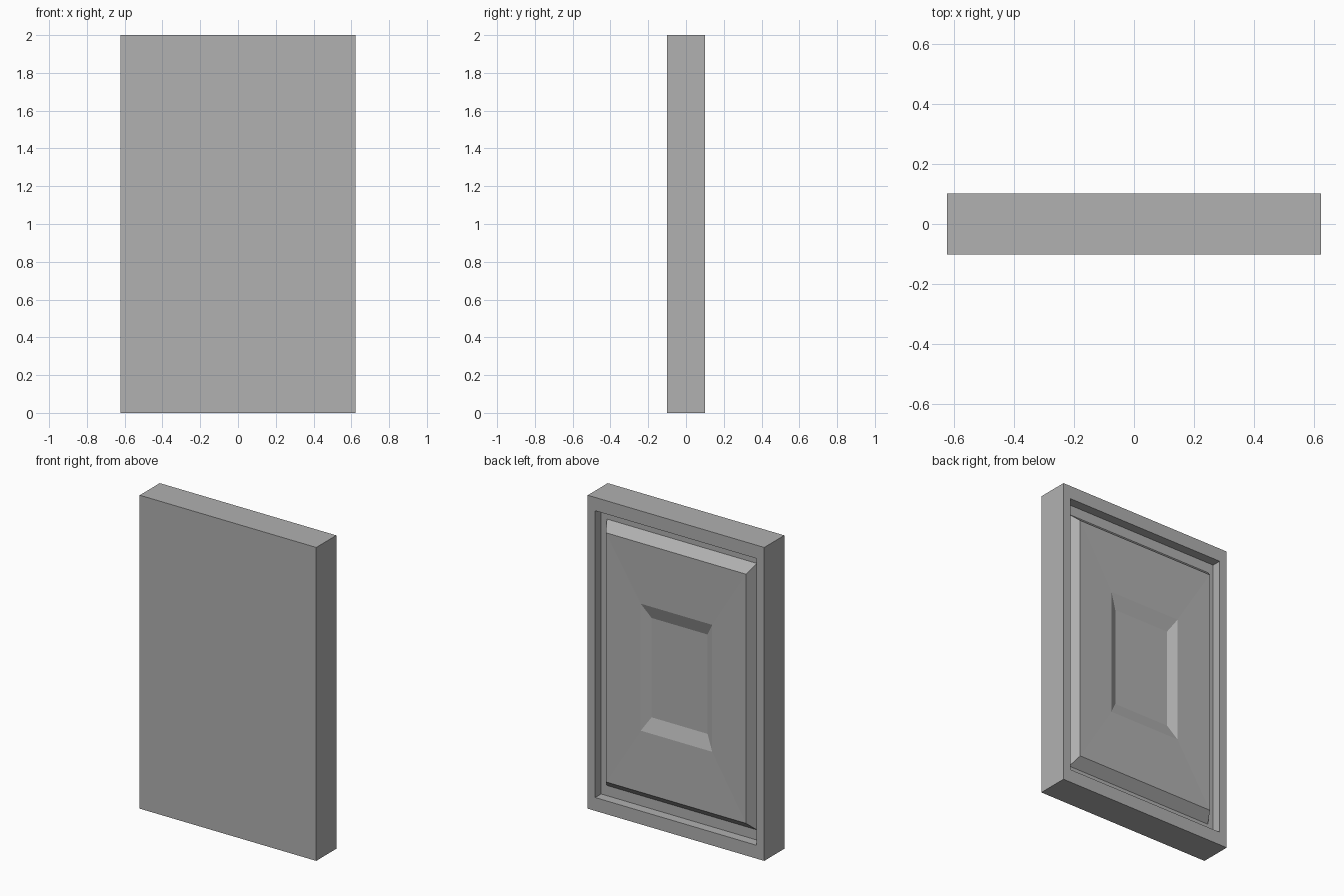
import bpy, bmesh

if "Cube" in bpy.data.objects:
    bpy.data.objects.remove(bpy.data.objects["Cube"])

HX, HY, HZ = 0.623, 0.101, 1.0   # half sizes of the slab

# Rectangular rings: (scale of the outline, y position), front to back centre
RINGS = [
    (1.0, -HY),           # flat front
    (1.0, HY),            # back outer edge
    (0.915, HY),          # inner edge of the frame
    (0.915, HY - 0.06),   # bottom of the recess
    (0.85, HY - 0.06),    # foot of the raised panel
    (0.795, HY),          # top edge of the raised panel
    (0.405, HY - 0.005),  # slightly dished panel face
    (0.317, HY - 0.036),  # sunken centre
]

bm = bmesh.new()


def ring(scale, y):
    return [bm.verts.new((sx * HX * scale, y, HZ + sz * HZ * scale))
            for sx, sz in ((-1, -1), (1, -1), (1, 1), (-1, 1))]


loops = [ring(s, y) for s, y in RINGS]

# Bridge neighbouring rings, then cap the front and the centre
for a, b in zip(loops, loops[1:]):
    for i in range(4):
        j = (i + 1) % 4
        bm.faces.new((a[i], a[j], b[j], b[i]))
bm.faces.new(loops[0])
bm.faces.new(loops[-1])
bmesh.ops.recalc_face_normals(bm, faces=bm.faces)

mesh = bpy.data.meshes.new("panelled_slab")
bm.to_mesh(mesh)
bm.free()

# Dark grey finish
grey = bpy.data.materials.new("dark_grey")
grey.diffuse_color = (0.44, 0.44, 0.44, 1.0)
grey.use_nodes = True
grey.node_tree.nodes["Principled BSDF"].inputs["Base Color"].default_value = grey.diffuse_color
mesh.materials.append(grey)

slab = bpy.data.objects.new("panelled_slab", mesh)
bpy.context.collection.objects.link(slab)
